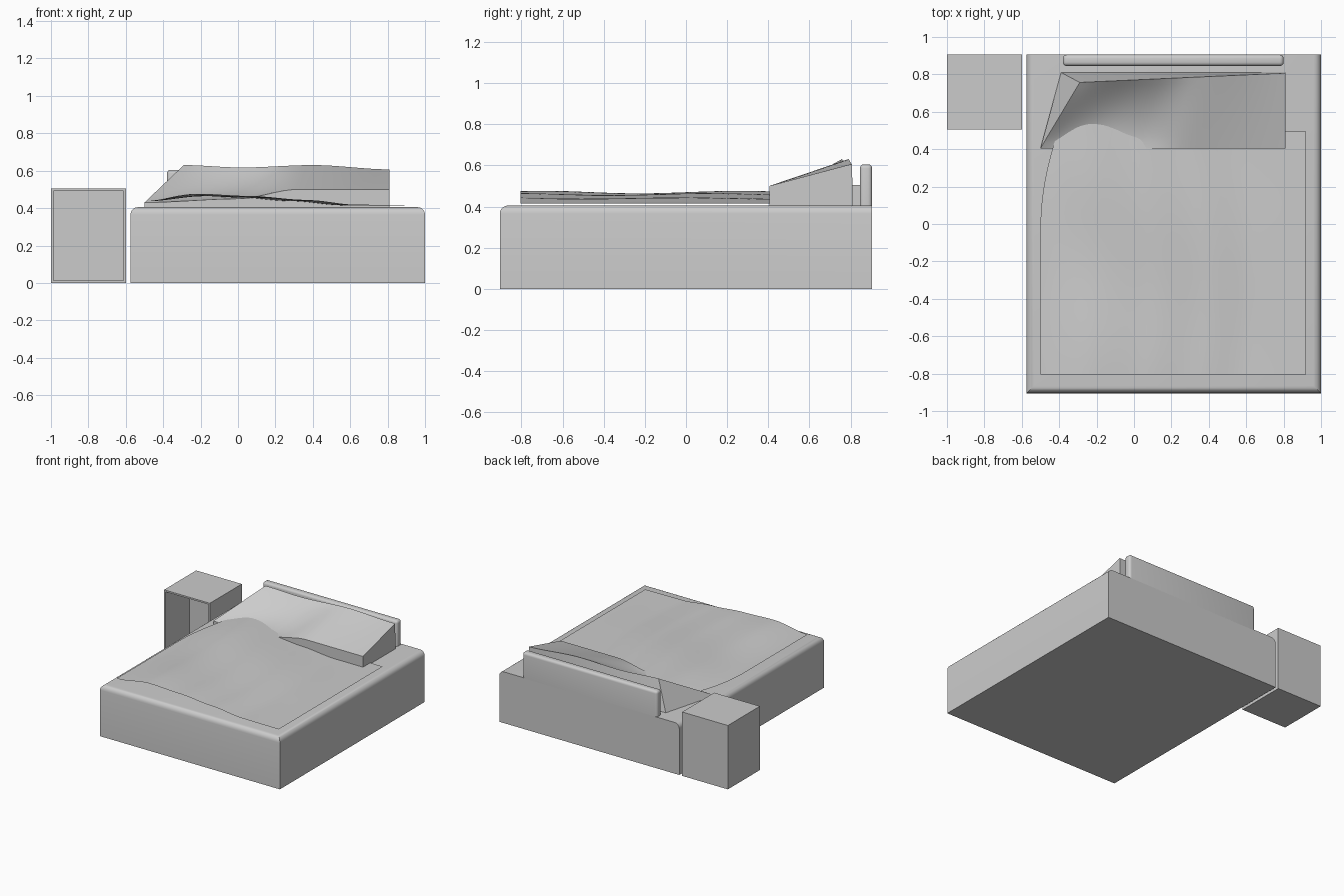
import bpy, bmesh, math

if "Cube" in bpy.data.objects:
    bpy.data.objects.remove(bpy.data.objects["Cube"])

grey = bpy.data.materials.new("plain_grey")
grey.diffuse_color = (0.6, 0.6, 0.6, 1)
grey.use_nodes = True
grey.node_tree.nodes["Principled BSDF"].inputs["Base Color"].default_value = grey.diffuse_color


def finish(name, bm, angle=35):
    bmesh.ops.recalc_face_normals(bm, faces=bm.faces)
    me = bpy.data.meshes.new(name)
    bm.to_mesh(me)
    bm.free()
    me.materials.append(grey)
    ob = bpy.data.objects.new(name, me)
    bpy.context.collection.objects.link(ob)
    bpy.ops.object.select_all(action='DESELECT')
    ob.select_set(True)
    bpy.context.view_layer.objects.active = ob
    bpy.ops.object.shade_smooth_by_angle(angle=math.radians(angle))
    return ob


def box(x0, x1, y0, y1, z0, z1):
    bm = bmesh.new()
    bmesh.ops.create_cube(bm, size=1)
    for v in bm.verts:
        v.co = (x0 + (v.co.x + .5) * (x1 - x0),
                y0 + (v.co.y + .5) * (y1 - y0),
                z0 + (v.co.z + .5) * (z1 - z0))
    return bm


def bevel(bm, edges, r, seg=5):
    bmesh.ops.bevel(bm, geom=edges, offset=r, segments=seg, profile=.5, affect='EDGES')


def lerp_table(t, pts):
    """Smoothly interpolated value from a short list of (position, value)."""
    if t <= pts[0][0]:
        return pts[0][1]
    for (a, p), (b, q) in zip(pts, pts[1:]):
        if t <= b:
            s = (t - a) / (b - a)
            return p + (q - p) * s * s * (3 - 2 * s)
    return pts[-1][1]


# Bed base: rounded along the top at the front and both sides
bm = box(-.575, 1, -.905, .905, 0, .405)
rim = [e for e in bm.edges if all(v.co.z > .4 for v in e.verts)
       and not all(v.co.y > .9 for v in e.verts)]
bevel(bm, rim, .04)
finish("bed_base", bm)

# Headboard: rounded slab
bm = box(-.38, .8, .845, .905, .4, .605)
bevel(bm, [e for e in bm.edges if any(v.co.z > .5 for v in e.verts)], .02, 4)
finish("headboard", bm)

# Nightstand: box with an open front
bm = box(-1, -.6, .505, .905, 0, .505)
front = [f for f in bm.faces if f.calc_center_median().y < .51]
bmesh.ops.inset_region(bm, faces=front, thickness=.018)
back = bmesh.ops.extrude_face_region(bm, geom=front)
bmesh.ops.translate(bm, verts=[g for g in back['geom'] if isinstance(g, bmesh.types.BMVert)],
                    vec=(0, .3, 0))
bmesh.ops.delete(bm, geom=front, context='FACES')
finish("nightstand", bm)

# Pillow: sagging wedge, pinched down at its left front corner
NX, NY = 28, 12
FRONT = [(-.5, .43), (0, .45), (.32, .5)]
BACK = [(-.29, .63), (.02, .617), (.4, .63), (.81, .607)]
bm = bmesh.new()
top, base = [], []
for i in range(NX + 1):
    u = i / NX
    fx, bx = -.5 + 1.31 * u, -.29 + 1.1 * u
    by = .757 + .05 * u
    zf, zb = lerp_table(fx, FRONT), lerp_table(bx, BACK)
    power = 1 + .9 * math.sin(math.pi * min(1, u / .55 + .0)) if u < .55 else 1
    col = []
    for j in range(NY + 1):
        v = j / NY
        col.append(bm.verts.new((fx + (bx - fx) * v, .405 + (by - .405) * v,
                                 zf + (zb - zf) * v ** power)))
    top.append(col)
    base.append((bm.verts.new((fx, .405, .406)),
                 bm.verts.new((-.39 + 1.2 * u, .81, .406))))
for i in range(NX):
    a, b, p, q = top[i], top[i + 1], base[i], base[i + 1]
    for j in range(NY):
        bm.faces.new((a[j], b[j], b[j + 1], a[j + 1]))
    bm.faces.new((p[0], q[0], b[0], a[0]))
    bm.faces.new((q[1], p[1], a[-1], b[-1]))
    bm.faces.new((p[1], q[1], q[0], p[0]))
for i in (0, NX):
    bm.faces.new([base[i][0]] + top[i] + [base[i][1]])
finish("pillow", bm)

# Blanket: thin rumpled sheet, lying flat along its right side
NX, NY = 40, 40
ACROSS = [(-.5, .022), (-.24, .055), (.02, .045), (.3, .026), (.58, .002), (.92, 0)]
bm = bmesh.new()
rows = []
for j in range(NY + 1):
    v = j / NY
    row = []
    for i in range(NX + 1):
        u = i / NX
        # the left rear corner is pulled inwards, the rear hump slides over the pillow
        pull = .1 * max(0, (v - .6) / .4) ** 2
        x = -.5 + 1.42 * u + pull * (1 - u)
        reach = 1.3 + .07 * math.exp(-((x + .22) / .16) ** 2)
        y = -.805 + reach * v
        shift = .16 * math.sin(3.2 * v + .4)
        z = .415 + lerp_table(x - shift * (1 - u) * u * 2, ACROSS)
        z += .008 * math.sin(9 * v + 4 * u) * (1 - u) * min(1, u * 5)
        row.append(bm.verts.new((x, y, max(.413, z))))
    rows.append(row)
for a, b in zip(rows, rows[1:]):
    for i in range(NX):
        bm.faces.new((a[i], a[i + 1], b[i + 1], b[i]))
finish("blanket", bm, 60)
